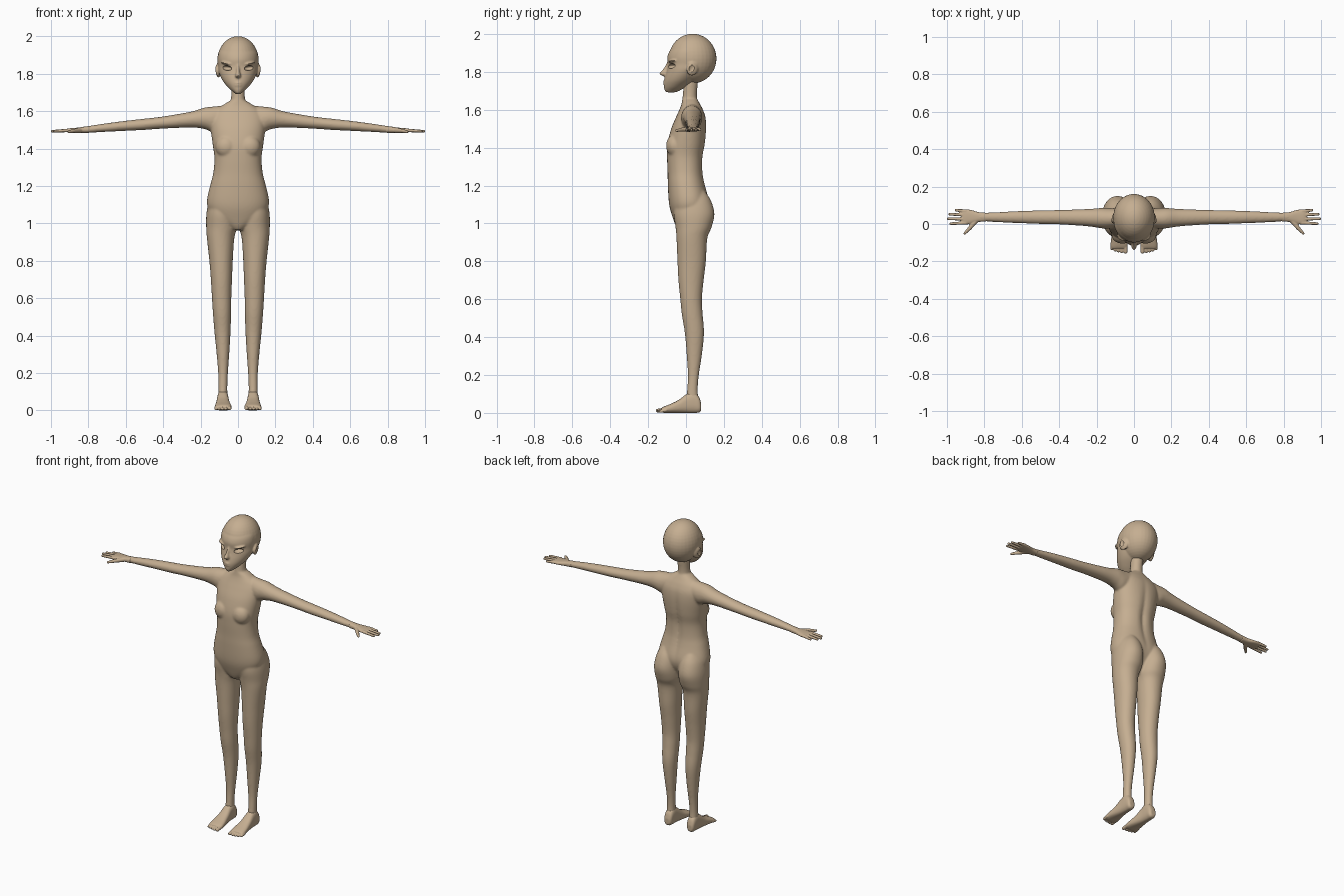
import bpy, bmesh
from math import cos, sin, pi, exp, radians
from mathutils import Matrix, Vector, Euler

default = bpy.data.objects.get("Cube")
if default:
    bpy.data.objects.remove(default)

# Single skin material
skin = bpy.data.materials.new("skin_tan")
skin.use_nodes = True
skin.diffuse_color = (0.56, 0.425, 0.285, 1)
bsdf = next(n for n in skin.node_tree.nodes if n.type == 'BSDF_PRINCIPLED')
bsdf.inputs["Base Color"].default_value = skin.diffuse_color
bsdf.inputs["Roughness"].default_value = 0.7


def catmull(rows, steps=5):
    """Smoothly interpolate the key sections."""
    out = []
    for i in range(len(rows) - 1):
        a, b, c, d = (rows[max(0, min(len(rows) - 1, i + k))] for k in (-1, 0, 1, 2))
        for s in range(steps):
            t = s / steps
            out.append([q + t * (r - p) / 2 + t * t * (p - 2.5 * q + 2 * r - d_ / 2)
                        + t ** 3 * (1.5 * (q - r) + (d_ - p) / 2)
                        for p, q, r, d_ in zip(a, b, c, d)])
    return out + [list(rows[-1])]


def loft(bm, axis, rows, n=2.0, side=1, seg=48):
    """Skin superellipse sections (t, u0, u1, v0, v1) along an axis."""
    rings = []
    for t, u0, u1, v0, v1 in catmull(rows):
        ring = []
        for k in range(seg):
            c, s = cos(2 * pi * k / seg), sin(2 * pi * k / seg)
            c = abs(c) ** (2 / n) * (1 if c > 0 else -1)
            s = abs(s) ** (2 / n) * (1 if s > 0 else -1)
            u = (u0 + u1) / 2 + c * (u1 - u0) / 2
            v = (v0 + v1) / 2 + s * (v1 - v0) / 2
            x, y, z = {'X': (t, u, v), 'Y': (u, t, v), 'Z': (u, v, t)}[axis]
            ring.append(bm.verts.new((x * side, y, z)))
        rings.append(ring)
    for a, b in zip(rings, rings[1:]):
        for k in range(seg):
            j = (k + 1) % seg
            bm.faces.new((a[k], a[j], b[j], b[k]))
    bm.faces.new(rings[0])
    bm.faces.new(rings[-1])
    return [v for r in rings for v in r]


def centred(rows):
    return [(t, -h, h, v0, v1) for t, h, v0, v1 in rows]


def ball(bm, centre, radii, rot=(0, 0, 0)):
    m = Matrix.LocRotScale(Vector(centre), Euler(rot), Vector(radii))
    bmesh.ops.create_uvsphere(bm, u_segments=32, v_segments=20, radius=1, matrix=m)


def capsule(bm, a, b, r0, r1):
    """Tapered digit with round ends."""
    a, b = Vector(a), Vector(b)
    d = b - a
    m = Matrix.Translation((a + b) / 2) @ d.to_track_quat('Z', 'Y').to_matrix().to_4x4()
    bmesh.ops.create_cone(bm, cap_ends=True, segments=20, radius1=r0, radius2=r1,
                          depth=d.length, matrix=m)
    ball(bm, a, (r0,) * 3)
    ball(bm, b, (r1,) * 3)


def make(name, bm):
    bmesh.ops.recalc_face_normals(bm, faces=bm.faces)
    mesh = bpy.data.meshes.new(name)
    bm.to_mesh(mesh)
    bm.free()
    obj = bpy.data.objects.new(name, mesh)
    bpy.context.collection.objects.link(obj)
    mesh.materials.append(skin)
    return obj


def fuse(name, bm, voxel, smooth, cutter=None):
    """Melt overlapping shells into one smooth skin, then carve it."""
    obj = make(name, bm)
    remesh = obj.modifiers.new("fuse", 'REMESH')
    remesh.mode = 'VOXEL'
    remesh.voxel_size = voxel
    relax = obj.modifiers.new("relax", 'SMOOTH')
    relax.factor = 0.5
    relax.iterations = smooth
    if cutter:
        cut = obj.modifiers.new("carve", 'BOOLEAN')
        cut.operation = 'DIFFERENCE'
        cut.solver = 'EXACT'
        cut.object = cutter
    graph = bpy.context.evaluated_depsgraph_get()
    baked = bpy.data.meshes.new_from_object(obj.evaluated_get(graph))
    obj.modifiers.clear()
    obj.data = baked
    if not baked.materials:
        baked.materials.append(skin)
    if cutter:
        bpy.data.objects.remove(cutter)
    return obj


parts = []

# Body: torso, neck, arms and legs
bm = bmesh.new()
torso = loft(bm, 'Z', centred([
    (.965, .03, -.04, .05), (.99, .07, -.055, .07), (1.03, .13, -.07, .09),
    (1.08, .16, -.085, .115), (1.13, .165, -.092, .12), (1.21, .147, -.096, .1),
    (1.27, .132, -.097, .09), (1.35, .126, -.1, .09), (1.42, .135, -.098, .102),
    (1.5, .145, -.078, .108), (1.56, .145, -.053, .104), (1.6, .125, -.035, .09),
    (1.63, .085, -.024, .074), (1.655, .045, -.02, .06)]), n=2.25)
for v in torso:  # spine groove
    if v.co.y > .04:
        fade = max(0, 1 - abs(v.co.z - 1.33) / .28)
        v.co.y -= .014 * fade * exp(-(v.co.x / .02) ** 2)
loft(bm, 'Z', centred([(1.58, .05, -.02, .07), (1.64, .04, -.02, .06),
                       (1.69, .036, -.016, .058), (1.76, .037, -.01, .065)]))
for s in (1, -1):
    ball(bm, (s * .062, -.058, 1.41), (.058, .047, .06))
    loft(bm, 'X', [
        (.06, -.01, .08, 1.52, 1.632), (.13, -.025, .085, 1.49, 1.625),
        (.18, -.022, .085, 1.505, 1.619), (.25, -.012, .08, 1.513, 1.598),
        (.4, -.002, .075, 1.507, 1.572), (.5, 0, .073, 1.5, 1.56),
        (.6, .004, .07, 1.495, 1.549), (.7, .008, .065, 1.49, 1.536),
        (.8, .014, .06, 1.485, 1.521), (.84, .015, .06, 1.485, 1.516)], side=s)
    loft(bm, 'Z', [
        (1.17, .04, .13, -.05, .1), (1.12, .015, .155, -.06, .132),
        (1.05, .006, .169, -.065, .15), (.98, .006, .17, -.055, .135),
        (.92, .02, .166, -.05, .112), (.8, .028, .153, -.045, .105),
        (.7, .032, .145, -.04, .093), (.6, .036, .139, -.03, .084),
        (.52, .037, .134, -.022, .088), (.42, .04, .126, -.006, .095),
        (.3, .047, .114, .004, .083), (.2, .054, .106, .01, .068),
        (.12, .057, .105, .006, .062), (.05, .055, .107, 0, .068)], n=2.1, side=s)
parts.append(fuse("body", bm, .006, 8))

# Head: cranium, tapering face, nose, lips, ears
bm = bmesh.new()
ball(bm, (0, .035, 1.87), (.111, .126, .131))
loft(bm, 'Z', centred([
    (1.692, .012, -.102, -.055), (1.7, .022, -.112, -.035), (1.72, .046, -.116, 0),
    (1.75, .073, -.116, .045), (1.78, .091, -.11, .075), (1.81, .102, -.102, .095),
    (1.84, .105, -.097, .11), (1.88, .108, -.098, .12), (1.92, .1, -.08, .11),
    (1.96, .07, -.035, .09)]), n=1.9)
loft(bm, 'Z', centred([(1.775, .008, -.114, -.08), (1.785, .015, -.135, -.08),
                       (1.793, .015, -.14, -.08), (1.815, .01, -.121, -.07),
                       (1.85, .008, -.1, -.06)]))
for z in (1.738, 1.75):
    ball(bm, (0, -.108, z), (.022, .013, .006))
cut = bmesh.new()
for s in (1, -1):
    ball(bm, (s * .107, .033, 1.816), (.011, .031, .037), (-.2, s * .12, s * .25))
    ball(bm, (s * .058, -.066, 1.856), (.036, .026, .007), (0, -s * .15, s * .5))
    ball(cut, (s * .061, -.08, 1.831), (.03, .032, .013), (0, -s * .12, s * .5))
    ball(cut, (s * .122, .03, 1.818), (.009, .016, .022), (-.2, s * .12, s * .25))
parts.append(fuse("head", bm, .005, 4, make("carver", cut)))

for s, side in ((1, "left"), (-1, "right")):
    # Hand: palm, four fingers, thumb
    bm = bmesh.new()
    loft(bm, 'X', [
        (.79, .013, .06, 1.485, 1.521), (.83, .011, .063, 1.484, 1.516),
        (.87, .001, .075, 1.485, 1.511), (.905, -.003, .079, 1.486, 1.508),
        (.92, .004, .073, 1.49, 1.504)], n=2.4, side=s)
    for y0, y1, tip in ((.069, .074, .952), (.049, .052, .985),
                        (.027, .028, .993), (.006, .002, .98)):
        capsule(bm, (s * .9, y0, 1.498), (s * tip, y1, 1.493), .0095, .007)
    capsule(bm, (s * .845, .018, 1.497), (s * .878, -.022, 1.495), .014, .0105)
    capsule(bm, (s * .878, -.022, 1.495), (s * .905, -.05, 1.49), .0105, .007)
    parts.append(fuse(side + "_hand", bm, .003, 3))

    # Foot: heel to ball, then five toes
    bm = bmesh.new()
    loft(bm, 'Y', [
        (.08, .066, .098, .012, .05), (.068, .055, .107, .002, .085),
        (.04, .052, .11, 0, .11), (.005, .05, .112, 0, .1),
        (-.04, .044, .117, 0, .068), (-.08, .037, .122, 0, .048),
        (-.115, .034, .124, 0, .034), (-.13, .04, .12, .004, .026)], n=2.5, side=s)
    for i in range(5):
        r = .0115 if i == 0 else .0085
        x = .045 if i == 0 else .0485 + .0175 * i
        tip = -.149 + .002 * i * i / 2
        capsule(bm, (s * x, -.105, r + .006), (s * x, tip, r), r, r * .9)
    parts.append(fuse(side + "_foot", bm, .0035, 3))

# Smooth shading with crisp carved edges
bpy.ops.object.select_all(action='DESELECT')
for obj in parts:
    obj.select_set(True)
bpy.context.view_layer.objects.active = parts[0]
bpy.ops.object.shade_smooth_by_angle(angle=radians(50))
